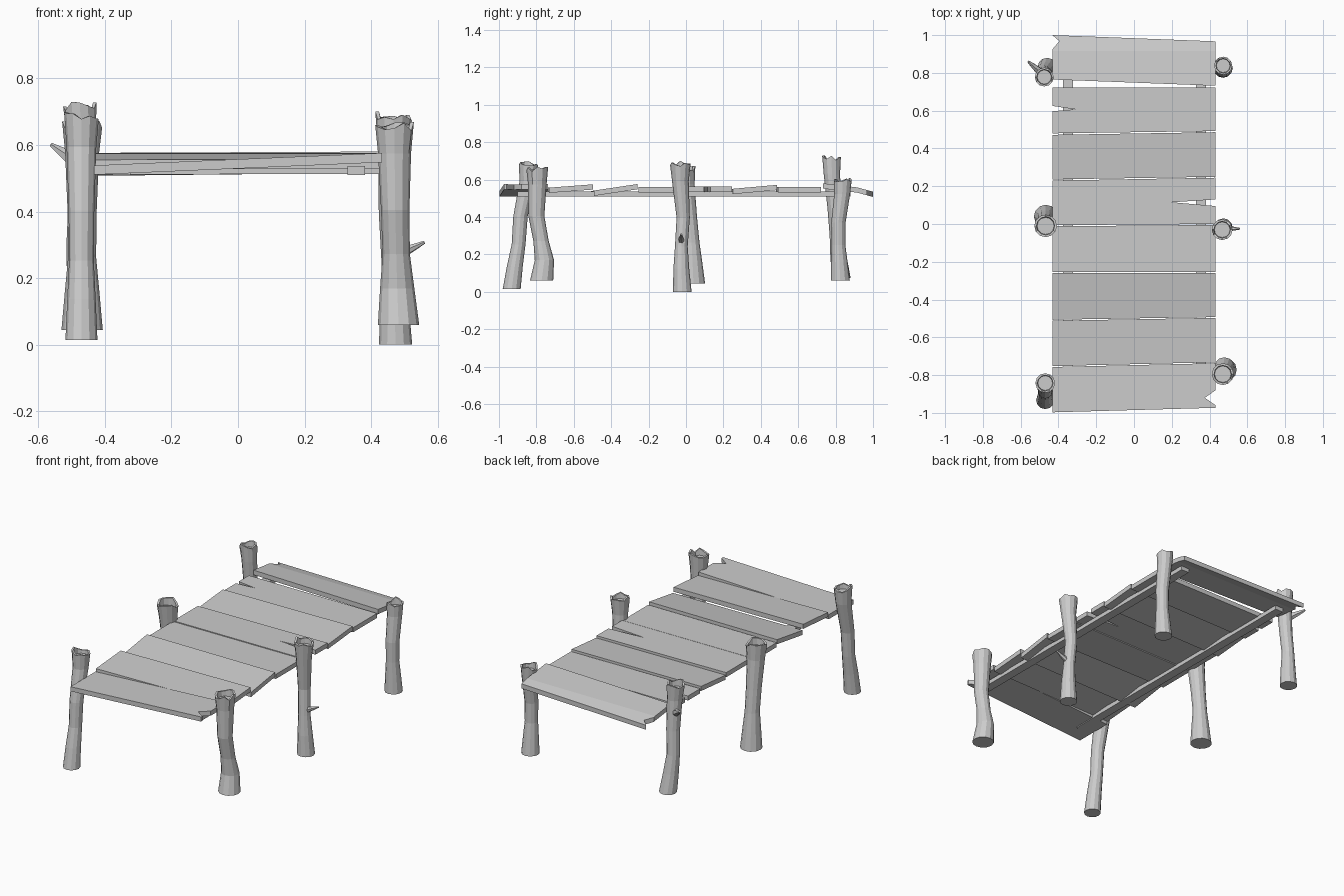
import bpy, bmesh, math, random
from mathutils import Vector

random.seed(4)
cube = bpy.data.objects.get("Cube")
if cube:
    bpy.data.objects.remove(cube)

# Single weathered grey for everything
wood = bpy.data.materials.new("weathered_grey_wood")
wood.use_nodes = True
GREY = (0.6, 0.6, 0.6, 1)
wood.diffuse_color = GREY
wood.node_tree.nodes["Principled BSDF"].inputs["Base Color"].default_value = GREY


def finish(name, bm):
    bmesh.ops.recalc_face_normals(bm, faces=bm.faces)
    mesh = bpy.data.meshes.new(name)
    bm.to_mesh(mesh)
    bm.free()
    mesh.materials.append(wood)
    obj = bpy.data.objects.new(name, mesh)
    bpy.context.collection.objects.link(obj)
    return obj


def ring(bm, centre, radius, sides, jag=None, u=Vector((1, 0, 0)), v=Vector((0, 1, 0))):
    verts = []
    for i in range(sides):
        a = math.tau * i / sides
        p = Vector(centre) + radius * (u * math.cos(a) + v * math.sin(a))
        if jag:
            p.z += jag[i]
        verts.append(bm.verts.new(p))
    return verts


def bridge(bm, rings):
    for low, high in zip(rings, rings[1:]):
        n = len(low)
        for i in range(n):
            j = (i + 1) % n
            bm.faces.new((low[i], low[j], high[j], high[i]))


# Posts: crooked trunks with a broken, hollowed top
LEVELS = (0, 0.18, 0.35, 0.57, 0.85, 1)
SIDES = 12


def post(name, bottom, top, radii, xs, ys):
    foot, waist, rim = radii
    sizes = (foot, (foot + waist) / 2, waist, waist * 1.04, (waist + rim) / 2, rim)
    bm = bmesh.new()
    rings = []
    for level, r, x, y in zip(LEVELS, sizes, xs, ys):
        z = bottom + (top - bottom) * level
        jag = None
        if level == 1:
            jag = [random.uniform(-0.024, 0.006) for _ in range(SIDES)]
        rings.append(ring(bm, (x, y, z), r, SIDES, jag))
    x, y = xs[-1], ys[-1]
    rings.append(ring(bm, (x, y, top), rim * 0.8, SIDES, jag))
    rings.append(ring(bm, (x, y, top - 0.04), rim * 0.75, SIDES))
    bridge(bm, rings)
    bm.faces.new(rings[0])
    bm.faces.new(rings[-1])
    return finish(name, bm)


post("front_right_side_post", 0.015, 0.695, (0.048, 0.037, 0.052), [-0.47] * 6,
     (-0.932, -0.915, -0.895, -0.885, -0.845, -0.842))
post("middle_right_side_post", 0.045, 0.67, (0.062, 0.042, 0.06), [-0.468] * 6,
     (0.04, 0.035, 0.03, 0.015, -0.005, -0.01))
post("back_right_side_post", 0.075, 0.725, (0.05, 0.037, 0.05),
     (-0.46, -0.47, -0.478, -0.47, -0.47, -0.475),
     (0.83, 0.815, 0.805, 0.795, 0.78, 0.778))
post("front_left_side_post", 0.06, 0.665, (0.062, 0.041, 0.058),
     (0.482, 0.478, 0.475, 0.472, 0.47, 0.47),
     (-0.772, -0.757, -0.775, -0.8, -0.795, -0.795))
post("middle_left_side_post", 0, 0.695, (0.05, 0.034, 0.055),
     (0.473, 0.47, 0.465, 0.458, 0.465, 0.467),
     (-0.02, -0.025, -0.025, -0.015, -0.03, -0.03))
post("back_left_side_post", 0.06, 0.605, (0.051, 0.037, 0.048), [0.472] * 6,
     (0.825, 0.82, 0.815, 0.815, 0.835, 0.838))


# Broken branch stubs
def stub(name, base, tip, radius):
    base, tip = Vector(base), Vector(tip)
    axis = (tip - base).normalized()
    u = axis.orthogonal().normalized()
    v = axis.cross(u)
    bm = bmesh.new()
    steps = ((0, 1), (0.6, 0.6), (1, 0.25))
    rings = [ring(bm, base.lerp(tip, t), radius * s, 6, None, u, v) for t, s in steps]
    bridge(bm, rings)
    bm.faces.new(rings[0])
    bm.faces.new(rings[-1])
    finish(name, bm)


stub("back_branch_stub", (-0.48, 0.79, 0.545), (-0.56, 0.86, 0.6), 0.026)
stub("middle_branch_stub", (0.47, -0.025, 0.265), (0.56, -0.025, 0.308), 0.019)

# Deck planks: outlines swept upward, each tilted a little
HALF = 0.432
THICK = 0.028


def plank(name, front, back, z_front, z_back, roll=0, left_notch=(), right_notch=(), crease=None):
    outline = [(-HALF, front[0]), (HALF, front[1]), *right_notch,
               (HALF, back[1]), (-HALF, back[0]), *left_notch]
    bm = bmesh.new()
    face = bm.faces.new([bm.verts.new((x, y, 0)) for x, y in outline])
    if crease:
        bmesh.ops.bisect_plane(bm, geom=bm.verts[:] + bm.edges[:] + bm.faces[:],
                               plane_co=(0, crease, 0), plane_no=(0, 1, 0))
    y0, y1 = sum(front) / 2, sum(back) / 2
    for v in bm.verts:
        t = (v.co.y - y0) / (y1 - y0)
        v.co.z = z_front + (z_back - z_front) * t + roll * v.co.x
        if crease and v.co.y > crease:
            v.co.z -= (v.co.y - crease) * 0.15
    grown = bmesh.ops.extrude_face_region(bm, geom=bm.faces[:])["geom"]
    for v in grown:
        if isinstance(v, bmesh.types.BMVert):
            v.co.z += THICK
    finish(name, bm)


plank("plank_1", (-0.997, -0.973), (-0.757, -0.737), 0.529, 0.529, roll=0.043,
      right_notch=((HALF, -0.96), (0.375, -0.92), (HALF, -0.88)))
plank("plank_2", (-0.752, -0.732), (-0.512, -0.497), 0.528, 0.546)
plank("plank_3", (-0.507, -0.492), (-0.26, -0.26), 0.512, 0.548)
plank("plank_4", (-0.253, -0.253), (-0.012, -0.005), 0.532, 0.532)
plank("plank_5", (-0.006, 0), (0.23, 0.245), 0.534, 0.534,
      right_notch=((HALF, 0.095), (0.2, 0.115), (HALF, 0.13)))
plank("plank_6", (0.236, 0.25), (0.472, 0.486), 0.522, 0.543)
plank("plank_7", (0.48, 0.492), (0.722, 0.722), 0.532, 0.532,
      left_notch=((-HALF, 0.625), (-0.31, 0.607), (-HALF, 0.597)))
plank("plank_8", (0.765, 0.732), (1, 0.967), 0.55, 0.522, crease=0.915,
      left_notch=((-0.395, 0.968), (-HALF, 0.925)))

# Support rails beneath the planks
for name, x in (("right_side_rail", -0.35), ("left_side_rail", 0.355)):
    bm = bmesh.new()
    bmesh.ops.create_cube(bm, size=1)
    for v in bm.verts:
        v.co.x = x + v.co.x * 0.054
        v.co.y = -0.01 + v.co.y * 1.78
        v.co.z = 0.523 + v.co.z * 0.026
    finish(name, bm)
